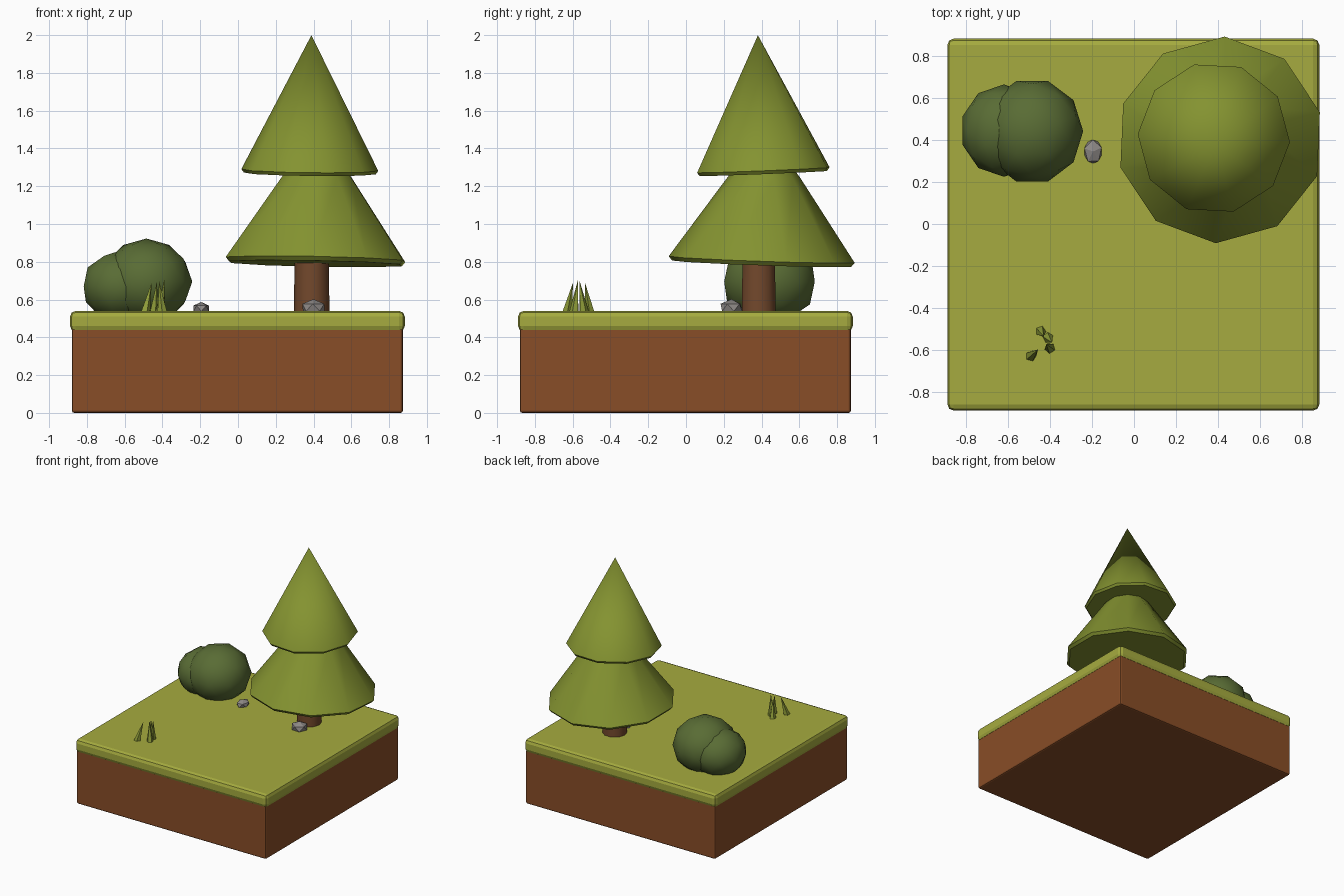
import bpy, bmesh, math
from mathutils import Vector, Matrix

if "Cube" in bpy.data.objects:
    bpy.data.objects.remove(bpy.data.objects["Cube"])


def material(name, rgb):
    m = bpy.data.materials.new(name)
    m.diffuse_color = (*rgb, 1)
    m.use_nodes = True
    m.node_tree.nodes["Principled BSDF"].inputs["Base Color"].default_value = m.diffuse_color
    return m


SOIL = material("soil", (0.25, 0.075, 0.02))
TURF = material("turf", (0.38, 0.41, 0.05))
LEAF = material("leaf", (0.23, 0.29, 0.03))
SHRUB = material("shrub", (0.10, 0.15, 0.035))
BARK = material("bark", (0.17, 0.065, 0.025))
BLADE = material("blade", (0.27, 0.33, 0.04))
STONE = material("stone", (0.27, 0.25, 0.24))


def finish(name, bm, mat, smooth=None):
    bmesh.ops.recalc_face_normals(bm, faces=bm.faces)
    mesh = bpy.data.meshes.new(name)
    bm.to_mesh(mesh)
    bm.free()
    ob = bpy.data.objects.new(name, mesh)
    bpy.context.collection.objects.link(ob)
    mesh.materials.append(mat)
    if smooth:
        bpy.ops.object.select_all(action='DESELECT')
        ob.select_set(True)
        bpy.context.view_layer.objects.active = ob
        bpy.ops.object.shade_smooth_by_angle(angle=math.radians(smooth))
    return ob


def slab(name, half, z0, z1, bevel, segments, mat):
    bm = bmesh.new()
    bmesh.ops.create_cube(bm, size=1, matrix=Matrix.Translation((-0.003, -0.003, (z0 + z1) / 2))
                          @ Matrix.Diagonal((2 * half, 2 * half, z1 - z0, 1)))
    bmesh.ops.bevel(bm, geom=bm.edges[:], offset=bevel, segments=segments,
                    profile=0.5, affect='EDGES')
    return finish(name, bm, mat)


def lathe(name, base, axis, profile, sides, start, mat, smooth=None):
    """Rings of (radius, height) around a leaning axis, capped or pointed at the top."""
    bm = bmesh.new()
    turn = Vector((0, 0, 1)).rotation_difference(Vector(axis)).to_matrix().to_4x4()
    rings = []
    for r, h in profile:
        angles = [math.radians(start) + 2 * math.pi * i / sides for i in range(sides)]
        rings.append([bm.verts.new((r * math.cos(a), r * math.sin(a), h)) for a in angles])
    for lo, hi in zip(rings, rings[1:]):
        for i in range(sides):
            j = (i + 1) % sides
            bm.faces.new((lo[i], lo[j], hi[j], hi[i]))
    bm.faces.new(rings[0][::-1])
    bm.faces.new(rings[-1])
    bmesh.ops.remove_doubles(bm, verts=bm.verts, dist=0.0005)
    bm.transform(Matrix.Translation(base) @ turn)
    return finish(name, bm, mat, smooth)


def ball(name, centre, radii, level, turn, mat, smooth=None):
    bm = bmesh.new()
    bmesh.ops.create_icosphere(bm, subdivisions=level, radius=1,
                               matrix=Matrix.Translation(centre) @ Matrix.Diagonal((*radii, 1))
                               @ Matrix.Rotation(math.radians(turn), 4, 'Z'))
    return finish(name, bm, mat, smooth)


# Ground block
slab("soil_block", 0.876, 0.0, 0.45, 0.012, 2, SOIL)
slab("turf_layer", 0.886, 0.43, 0.54, 0.03, 2, TURF)

# Tree: trunk and two leaning foliage cones
lathe("trunk", (0.39, 0.385, 0.5), (0, 0, 1), [(0.095, 0), (0.09, 0.32)], 10, 0, BARK, 40)
lathe("lower_foliage", (0.41, 0.40, 0.79), (0.02, 0.035, 1),
      [(0.475, 0), (0.493, 0.022), (0.19, 0.46), (0, 0.70)], 10, 87.5, LEAF, 40)
lathe("upper_foliage", (0.38, 0.41, 1.268), (0.012, -0.04, 1),
      [(0.35, 0), (0.363, 0.018), (0.0001, 0.732)], 10, -3, LEAF, 40)

# Bush
ball("large_bush", (-0.485, 0.442, 0.695), (0.243, 0.252, 0.228), 2, 18, SHRUB, 40)
ball("small_bush", (-0.62, 0.445, 0.67), (0.207, 0.22, 0.19), 2, 0, SHRUB, 40)

# Stones
ball("path_stone", (-0.195, 0.345, 0.553), (0.048, 0.063, 0.034), 1, 20, STONE)
ball("trunk_stone", (0.40, 0.24, 0.558), (0.068, 0.064, 0.044), 1, 50, STONE)

# Grass tuft: blades lean towards the middle
for n, (foot, tip) in enumerate([
        ((-0.445, -0.51), (-0.43, -0.535, 0.69)),
        ((-0.41, -0.54), (-0.39, -0.565, 0.705)),
        ((-0.40, -0.592), (-0.418, -0.573, 0.70)),
        ((-0.492, -0.63), (-0.457, -0.598, 0.69))]):
    base = Vector((*foot, 0.53))
    lean = Vector(tip) - base
    lathe(f"grass_blade_{n + 1}", base, lean,
          [(0.027, 0), (0.0001, lean.length)], 5, 25 * n, BLADE)
